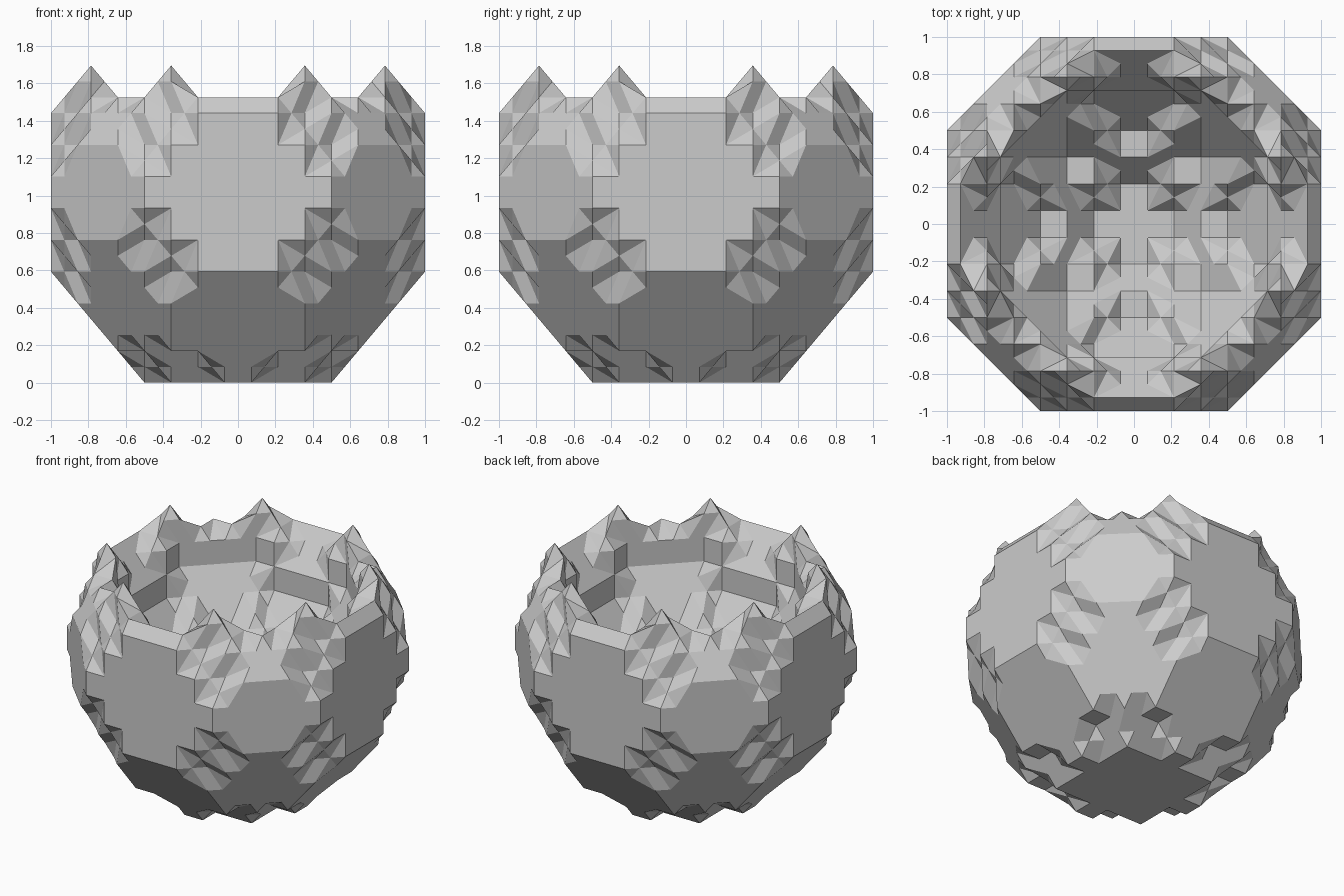
import bpy
import bmesh
from mathutils import Vector
from itertools import product

cube = bpy.data.objects.get("Cube")
if cube:
    bpy.data.objects.remove(cube, do_unlink=True)

STEP = 1 / 7        # grid spacing across
RISE = 0.1695       # grid spacing in height
FLOOR = 6           # grid steps below the middle

# Squared radius of the hollow at each grid level
HOLLOW = {-1.5: 3.5, -0.5: 13.5, 0.5: 23.5, 1.5: 28.5, 2.5: 31.5, 3.5: 34}


def solid(p):
    """True where the bowl wall fills a grid point."""
    x, y, z = p
    r = x * x + y * y
    outer = 56.25 - 1.395 * z * z
    return z < 4 and HOLLOW.get(z, 0) < r <= outer


def cell_faces():
    """The six sides of a unit cell, each anticlockwise from outside."""
    sides = []
    for axis, side in product(range(3), (0, 1)):
        ring = []
        for u, v in ((0, 0), (1, 0), (1, 1), (0, 1)):
            c = [0, 0, 0]
            c[axis], c[(axis + 1) % 3], c[(axis + 2) % 3] = side, u, v
            ring.append(tuple(c))
        sides.append(ring if side else ring[::-1])
    return sides


SIDES = cell_faces()


def cell_loops(base):
    """Loops of edge midpoints that part solid from empty in one cell."""
    follow = {}
    for ring in SIDES:
        pts = [tuple(b + c for b, c in zip(base, corner)) for corner in ring]
        full = [solid(p) for p in pts]
        for i in range(4):
            if full[i] and not full[i - 1]:
                j = i
                while full[(j + 1) % 4]:
                    j += 1
                a, b = pts[j % 4], pts[(j + 1) % 4]
                start = tuple((s + t) / 2 for s, t in zip(pts[i - 1], pts[i]))
                follow[start] = tuple((s + t) / 2 for s, t in zip(a, b))
    while follow:
        first, nxt = follow.popitem()
        loop = [first]
        while nxt != first:
            loop.append(nxt)
            nxt = follow.pop(nxt)
        yield loop


def best_fan(loop):
    """Split a loop into the fan of triangles that bends least."""
    best, best_score = None, -100
    for k in range(len(loop)):
        turn = loop[k:] + loop[:k]
        fan = [(turn[0], turn[i], turn[i + 1]) for i in range(1, len(turn) - 1)]
        normals = []
        for tri in fan:
            a, b, c = (Vector(p) for p in tri)
            normals.append((b - a).cross(c - a).normalized())
        score = sum(m.dot(n) for m, n in zip(normals, normals[1:]))
        score -= sum(n.length < 0.5 for n in normals) * 5
        if score > best_score:
            best, best_score = fan, score
    return best


# Faceted bowl
bm = bmesh.new()
verts = {}


def vert(p):
    if p not in verts:
        x, y, z = p
        verts[p] = bm.verts.new((x * STEP, y * STEP, (z + FLOOR) * RISE))
    return verts[p]


span = [i + 0.5 for i in range(-8, 8)]
for base in product(span, span, span):
    for loop in cell_loops(base):
        for tri in best_fan(loop):
            corners = [vert(p) for p in tri]
            if not bm.faces.get(corners):
                bm.faces.new(corners)

# Join flat neighbours into large facets
bmesh.ops.dissolve_limit(bm, angle_limit=0.01, verts=bm.verts[:], edges=bm.edges[:])

mesh = bpy.data.meshes.new("faceted_bowl")
bm.to_mesh(mesh)
bm.free()
bowl = bpy.data.objects.new("faceted_bowl", mesh)
bpy.context.collection.objects.link(bowl)

# Plain grey
grey = bpy.data.materials.new("plain_grey")
grey.use_nodes = True
tone = (0.6, 0.6, 0.6, 1)
grey.diffuse_color = tone
grey.node_tree.nodes["Principled BSDF"].inputs["Base Color"].default_value = tone
mesh.materials.append(grey)
